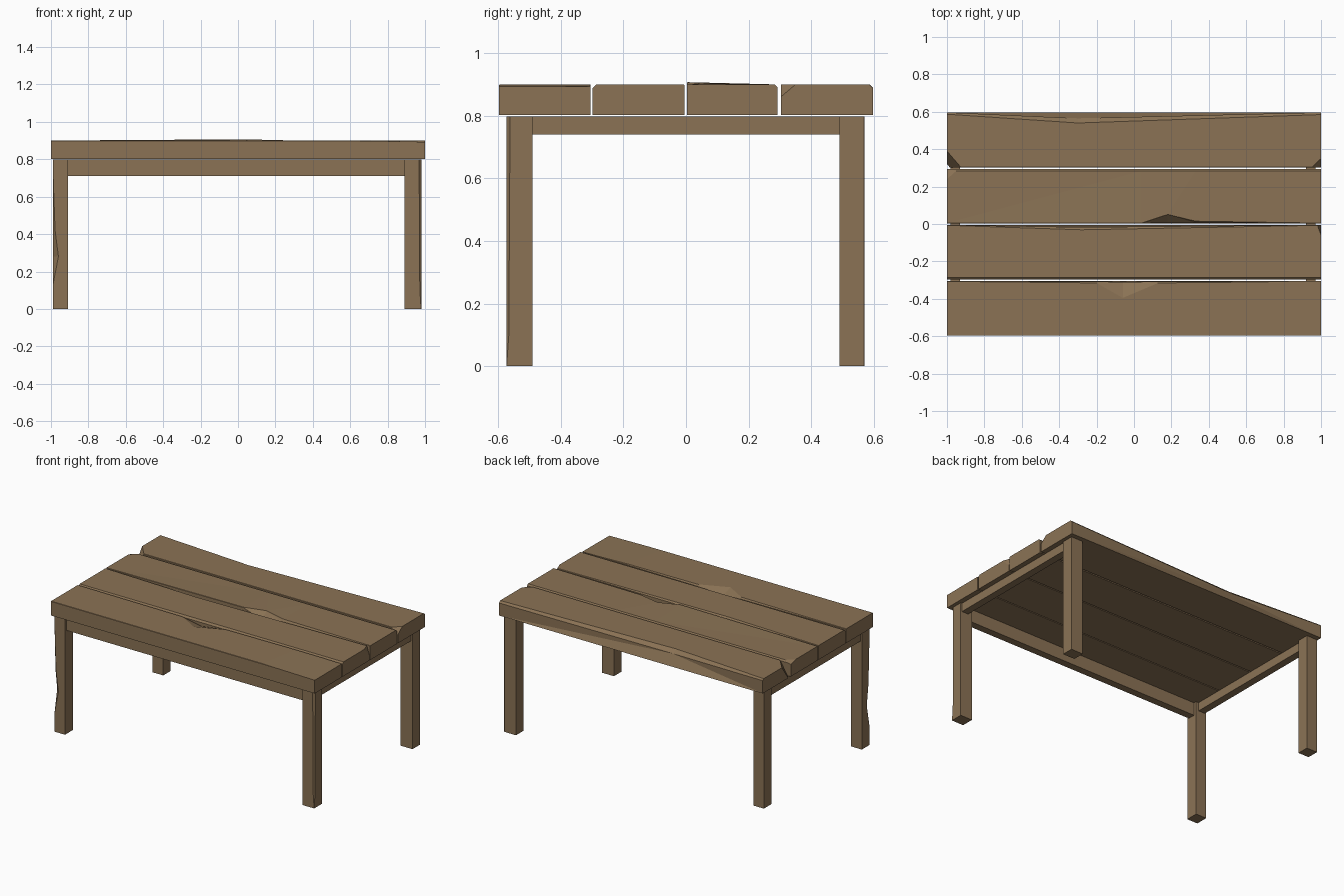
import bpy, bmesh
from mathutils import Vector

if "Cube" in bpy.data.objects:
    bpy.data.objects.remove(bpy.data.objects["Cube"])

wood = bpy.data.materials.new("weathered brown wood")
wood.diffuse_color = (0.258, 0.171, 0.091, 1)
wood.use_nodes = True
wood.node_tree.nodes["Principled BSDF"].inputs["Base Color"].default_value = wood.diffuse_color


def loft(name, rings, chips=()):
    """Skin a list of equal-sized point rings, then slice off chipped corners."""
    bm = bmesh.new()
    vs = [[bm.verts.new(p) for p in r] for r in rings]
    n = len(rings[0])
    for a, b in zip(vs, vs[1:]):
        for i in range(n):
            j = (i + 1) % n
            bm.faces.new((a[i], a[j], b[j], b[i]))
    bm.faces.new(vs[0])
    bm.faces.new(vs[-1][::-1])
    bmesh.ops.triangulate(bm, faces=[f for f in bm.faces if len(f.verts) == 4])
    centre = sum((v.co for v in bm.verts), Vector()) / len(bm.verts)
    for p, q, r in chips:
        p, q, r = Vector(p), Vector(q), Vector(r)
        no = (q - p).cross(r - p).normalized()
        if no.dot(centre - p) > 0:
            no = -no
        cut = bmesh.ops.bisect_plane(
            bm, geom=bm.verts[:] + bm.edges[:] + bm.faces[:], dist=1e-5,
            plane_co=p, plane_no=no, clear_outer=True)
        edges = [e for e in cut["geom_cut"] if isinstance(e, bmesh.types.BMEdge)]
        bmesh.ops.holes_fill(bm, edges=edges, sides=0)
    bmesh.ops.recalc_face_normals(bm, faces=bm.faces[:])
    me = bpy.data.meshes.new(name)
    bm.to_mesh(me)
    bm.free()
    me.materials.append(wood)
    ob = bpy.data.objects.new(name, me)
    bpy.context.collection.objects.link(ob)
    return ob


def plank(name, y0, y1, front, back, chips=(), lift={}):
    """Board along x; front/back map x -> (inset, drop, lean) of the worn top edge."""
    def at(table, x):
        ks = sorted(table)
        for a, b in zip(ks, ks[1:]):
            if a <= x <= b:
                t = (x - a) / (b - a)
                return [u + (v - u) * t for u, v in zip(table[a], table[b])]
    rings = []
    for x in sorted(set(front) | set(back)):
        cf, df, lf = at(front, x)
        cb, db, lb = at(back, x)
        zf = 0.9 + lift.get(x, 0)
        rings.append([(x, y0, 0.802), (x, y0 + lf, zf - df), (x, y0 + cf, zf),
                      (x, y1 - cb, 0.9), (x, y1 - lb, 0.9 - db), (x, y1, 0.802)])
    loft(name, rings, chips)


def even(c):
    return {-1: (c, c, 0), 1: (c, c, 0)}


S = (0.002, 0.002, 0)   # sharp, unworn edge

# Table top: four worn planks
plank("front_plank", -0.597, -0.305, even(0.002),
      {-1: S, -0.2: (0.01, 0.01, 0.002), -0.06: (0.09, 0.03, 0.006),
       0.13: (0.01, 0.01, 0.002), 1: S},
      [((0.6, -0.6, 0.9), (0.66, -0.305, 0.9), (1, -0.305, 0.894))])
plank("front_middle_plank", -0.298, -0.005, even(0.012),
      {-1: S, -0.28: (0.026, 0.012, 0.012), 1: S},
      [((1, -0.06, 0.9), (0.98, -0.005, 0.9), (1, -0.005, 0.84))])
plank("back_middle_plank", 0.003, 0.293,
      {-1: S, 0.04: S, 0.18: (0.048, 0.05, 0.003), 0.33: (0.012, 0.015, 0.002), 1: S},
      even(0.01),
      [((-1, 0.24, 0.9), (-0.94, 0.293, 0.9), (-1, 0.293, 0.885))],
      {0.04: 0.007, 0.18: 0.003})
plank("back_plank", 0.303, 0.597, even(0.002),
      {-1: (0.01, 0.01, 0), -0.3: (0.057, 0.025, 0.032), 1: (0.012, 0.012, 0)},
      [((-1, 0.39, 0.9), (-0.925, 0.303, 0.9), (-1, 0.32, 0.802)),
       ((1, 0.35, 0.9), (0.95, 0.303, 0.9), (1, 0.303, 0.86))])


def leg(name, x0, x1, y0, y1, wear):
    """Square post; wear is (z, bevel) along the outer corner (x0, y0)."""
    loft(name, [[(x0, y0 + c * (1 if y1 > y0 else -1), z),
                 (x0 + c * (1 if x1 > x0 else -1), y0, z),
                 (x1, y0, z), (x1, y1, z), (x0, y1, z)] for z, c in wear])


# Legs, the two front ones worn on the outer corner
plain = [(0, 0.001), (0.798, 0.001)]
leg("front_left_leg", -0.99, -0.91, -0.574, -0.49,
    [(0, 0.001), (0.13, 0.001), (0.28, 0.03), (0.42, 0.012), (0.7, 0.002), (0.798, 0.001)])
leg("front_right_leg", 0.98, 0.89, -0.574, -0.49,
    [(0, 0.001), (0.1, 0.008), (0.798, 0.012)])
leg("back_left_leg", -0.99, -0.91, 0.57, 0.49, plain)
leg("back_right_leg", 0.98, 0.89, 0.57, 0.49, plain)


def rail(name, x0, x1, y0, y1, z0):
    loft(name, [[(x0, y0, z), (x1, y0, z), (x1, y1, z), (x0, y1, z)] for z in (z0, 0.798)])


# Rails under the top: front and both sides, open at the back
rail("front_rail", -0.915, 0.895, -0.56, -0.51, 0.71)
rail("left_rail", -0.98, -0.93, -0.495, 0.495, 0.74)
rail("right_rail", 0.92, 0.97, -0.495, 0.495, 0.74)
